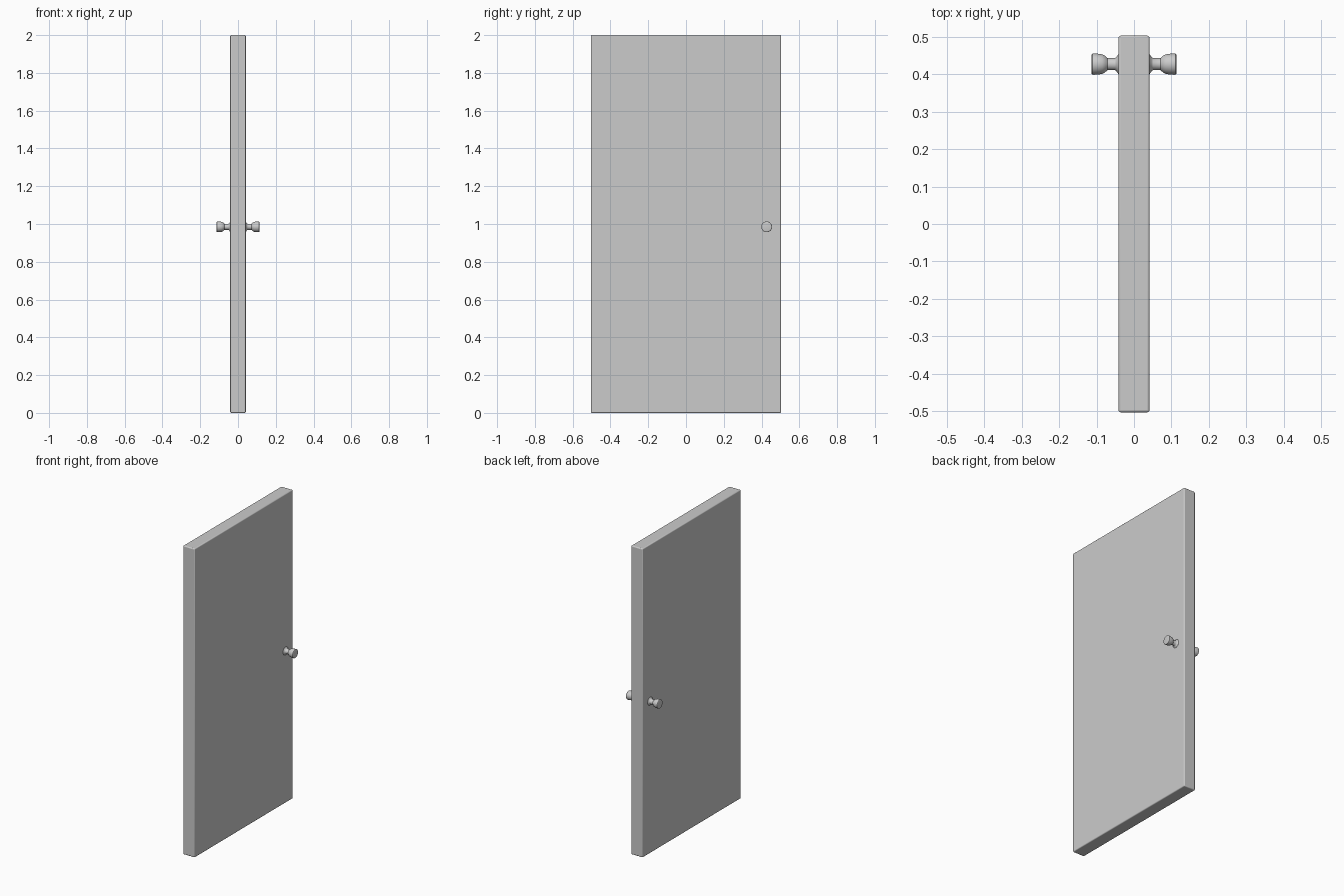
import bpy, bmesh, math

if "Cube" in bpy.data.objects:
    bpy.data.objects.remove(bpy.data.objects["Cube"])

KNOB_Y, KNOB_Z, SIDES = 0.427, 0.985, 32

# Door slab with slightly eased edges
bpy.ops.mesh.primitive_cube_add(size=1, location=(0, 0, 1))
door = bpy.context.object
door.name = "door_panel"
door.scale = (0.083, 1.006, 2)
bpy.ops.object.transform_apply(location=False, rotation=False, scale=True)
bevel = door.modifiers.new("eased_edges", 'BEVEL')
bevel.width = 0.006
bevel.segments = 3
bpy.ops.object.shade_smooth_by_angle(angle=math.radians(35))

# Knob profile: (distance from door centre, radius)
PROFILE = [(0.038, 0.026), (0.042, 0.026), (0.045, 0.022), (0.048, 0.018),
           (0.051, 0.016), (0.071, 0.016), (0.074, 0.019), (0.079, 0.0235),
           (0.085, 0.026), (0.093, 0.0275), (0.108, 0.0285), (0.111, 0.028),
           (0.1128, 0.026), (0.1135, 0.023)]


def knob(name, side):
    """Turned knob along the x axis, on the given side of the door."""
    bm = bmesh.new()
    rings = []
    for x, r in PROFILE:
        rings.append([bm.verts.new((side * x,
                                    r * math.cos(math.tau * i / SIDES),
                                    r * math.sin(math.tau * i / SIDES)))
                      for i in range(SIDES)])
    for a, b in zip(rings, rings[1:]):
        for i in range(SIDES):
            j = (i + 1) % SIDES
            bm.faces.new((a[i], a[j], b[j], b[i]))
    bm.faces.new(rings[0])
    bm.faces.new(rings[-1])
    bmesh.ops.recalc_face_normals(bm, faces=bm.faces)
    mesh = bpy.data.meshes.new(name)
    bm.to_mesh(mesh)
    bm.free()
    ob = bpy.data.objects.new(name, mesh)
    ob.location = (0, KNOB_Y, KNOB_Z)
    bpy.context.collection.objects.link(ob)
    bpy.ops.object.select_all(action='DESELECT')
    ob.select_set(True)
    bpy.context.view_layer.objects.active = ob
    bpy.ops.object.shade_smooth_by_angle(angle=math.radians(35))


# One knob on each face
knob("knob_right", 1)
knob("knob_left", -1)
